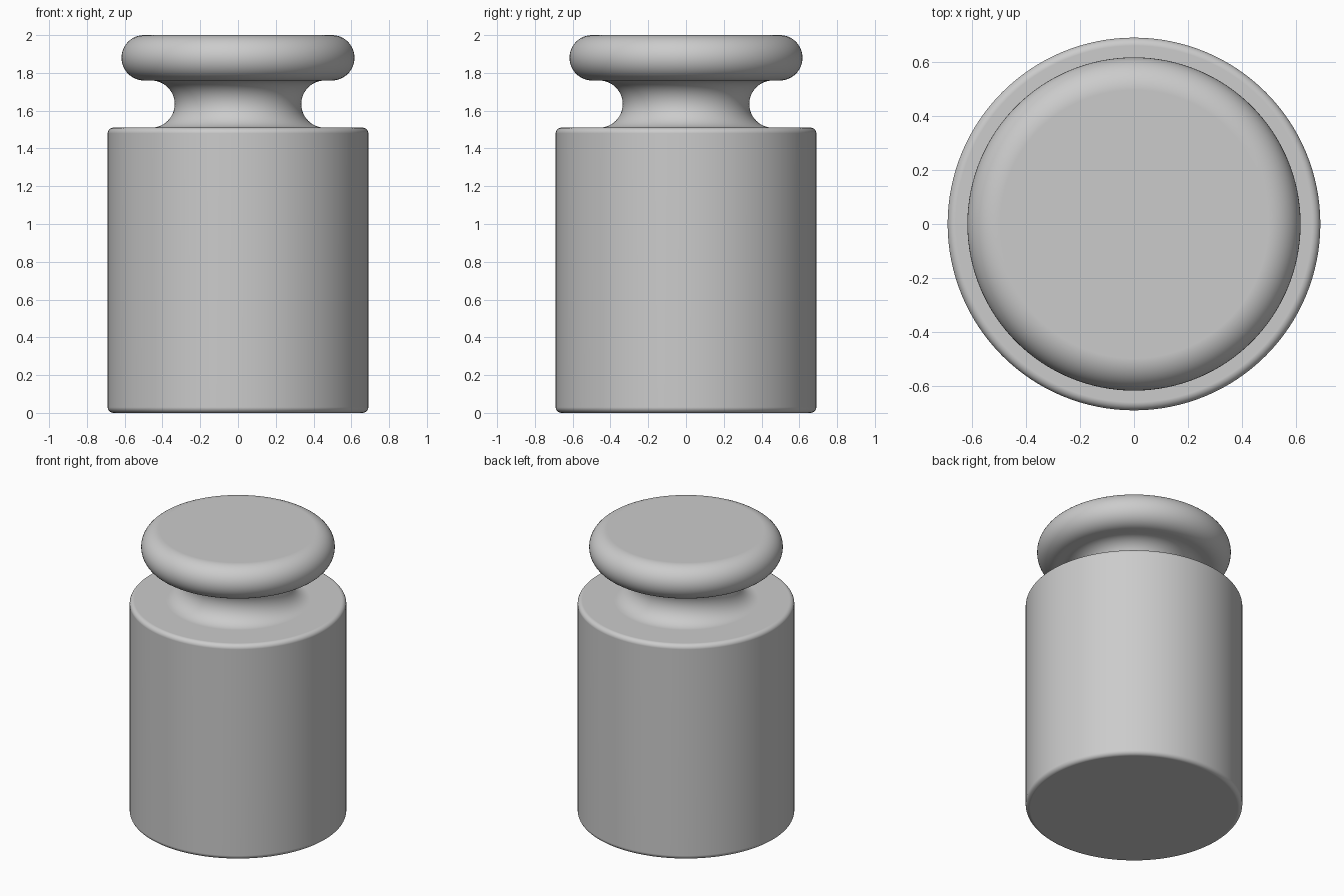
import bpy, bmesh
from math import sin, cos, pi, radians

if "Cube" in bpy.data.objects:
    bpy.data.objects.remove(bpy.data.objects["Cube"])

SEGMENTS = 128


def arc(cx, cz, r, start, end, steps):
    """Points on an arc in the radius/height plane, angles in degrees."""
    angles = [radians(start + (end - start) * i / steps) for i in range(steps + 1)]
    return [(cx + r * cos(a), cz + r * sin(a)) for a in angles]


def lathe(name, profile):
    """Revolve a radius/height profile around z and cap both ends."""
    bm = bmesh.new()
    rings = []
    for r, z in profile:
        rings.append([bm.verts.new((r * cos(2 * pi * i / SEGMENTS),
                                    r * sin(2 * pi * i / SEGMENTS), z))
                      for i in range(SEGMENTS)])
    for low, high in zip(rings, rings[1:]):
        for i in range(SEGMENTS):
            j = (i + 1) % SEGMENTS
            bm.faces.new((low[i], low[j], high[j], high[i]))
    bm.faces.new(rings[0][::-1])
    bm.faces.new(rings[-1])
    bmesh.ops.recalc_face_normals(bm, faces=bm.faces)
    mesh = bpy.data.meshes.new(name)
    bm.to_mesh(mesh)
    bm.free()
    obj = bpy.data.objects.new(name, mesh)
    bpy.context.collection.objects.link(obj)
    bpy.context.view_layer.objects.active = obj
    obj.select_set(True)
    bpy.ops.object.shade_smooth_by_angle(angle=radians(35))
    # Keep the flat end faces evenly shaded next to the rounded edges
    weighted = obj.modifiers.new("flat_face_normals", 'WEIGHTED_NORMAL')
    weighted.keep_sharp = True
    return obj


# Cylindrical body with small rounded edges
body = arc(0.66, 0.03, 0.03, -90, 0, 6) + arc(0.66, 1.48, 0.03, 0, 90, 6)
# Concave waist between body and knob
neck = arc(0.46, 1.635, 0.125, 270, 90, 24)
# Knob with a fully rounded rim
knob = arc(0.497, 1.88, 0.12, -90, 90, 24)

lathe("calibration_weight", body + neck + knob)
